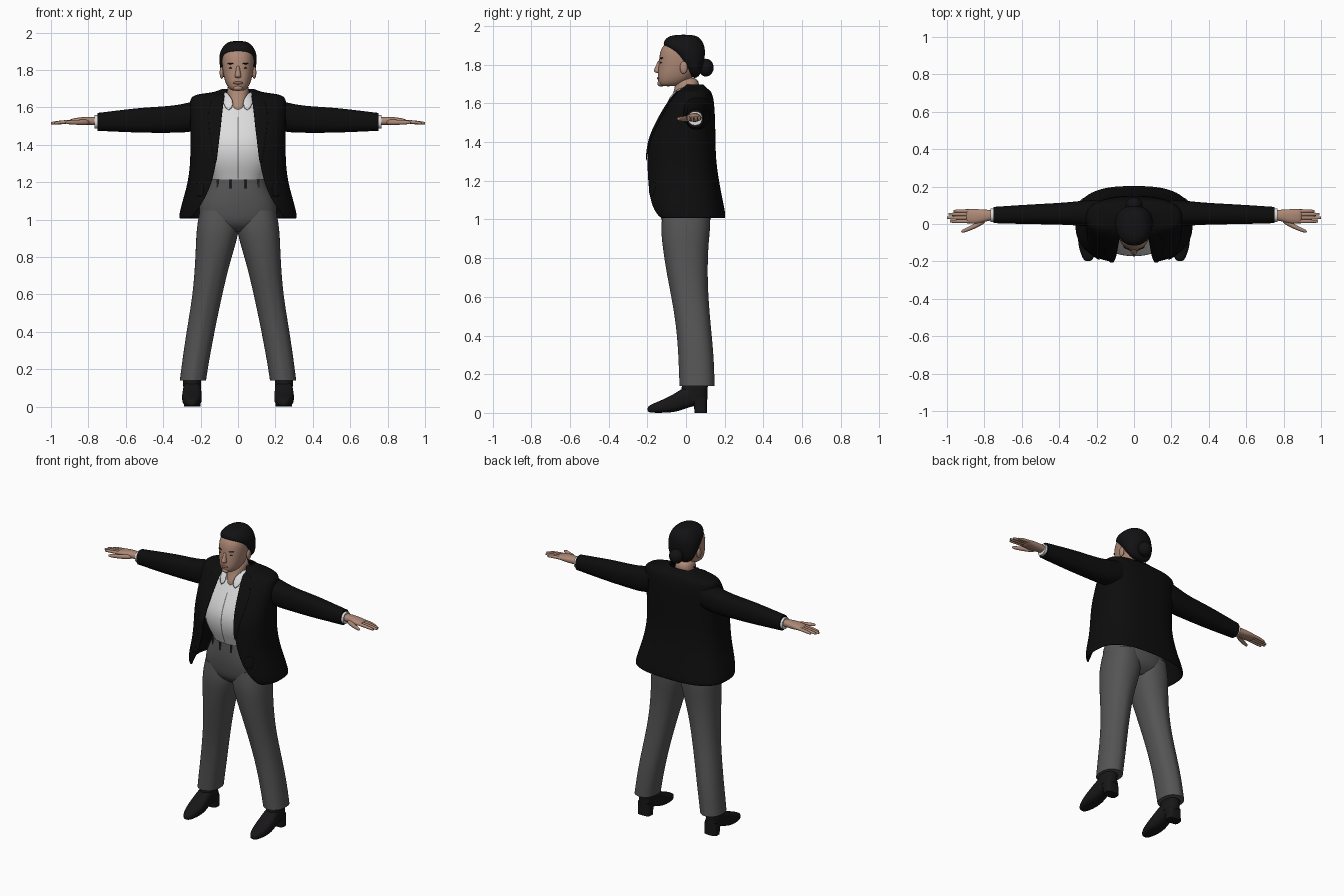
import bpy, bmesh, math
from mathutils import Vector

cube = bpy.data.objects.get("Cube")
if cube:
    bpy.data.objects.remove(cube)


def material(name, rgb, rough=0.8):
    m = bpy.data.materials.new(name)
    m.use_nodes = True
    m.diffuse_color = (*rgb, 1)
    node = m.node_tree.nodes["Principled BSDF"]
    node.inputs["Base Color"].default_value = (*rgb, 1)
    node.inputs["Roughness"].default_value = rough
    return m


SKIN = material("warm skin", (0.42, 0.25, 0.18))
LIPS = material("muted lips", (0.28, 0.13, 0.1))
HAIR = material("black hair", (0.006, 0.006, 0.007))
JACKET = material("black wool", (0.004, 0.004, 0.004))
SHIRT = material("off white cotton", (0.72, 0.72, 0.72))
SEAM = material("grey seam", (0.2, 0.2, 0.2))
TROUSERS = material("charcoal cloth", (0.09, 0.09, 0.09))
LOOPS = material("dark cloth", (0.03, 0.03, 0.03))
BOOTS = material("black leather", (0.009, 0.008, 0.009))


def power(v, e):
    return math.copysign(abs(v) ** e, v)


def section(axis, t, u0, u1, v0, v1, p=2.3, n=20, start=0.0):
    """Rounded outline filling a box, at position t on an axis."""
    pts = []
    for i in range(n):
        a = 2 * math.pi * i / n
        if start:
            a = start + (2 * math.pi - 2 * start) * i / (n - 1)
        u = (u0 + u1) / 2 + (u1 - u0) / 2 * power(math.sin(a), 2 / p)
        v = (v0 + v1) / 2 - (v1 - v0) / 2 * power(math.cos(a), 2 / p)
        pts.append(Vector({"x": (t, u, v), "y": (u, t, v), "z": (u, v, t)}[axis]))
    return pts


def loft(name, rings, mat, side=1, closed=True, flat=False, thick=0.0, level=2):
    """Skin a row of outlines; flat keeps the end caps crisp."""
    bm = bmesh.new()
    crease = bm.edges.layers.float.new("crease_edge")
    rows = [[bm.verts.new((c.x * side, c.y, c.z)) for c in r] for r in rings]
    n = len(rows[0])
    for a, b in zip(rows, rows[1:]):
        for i in range(n if closed else n - 1):
            j = (i + 1) % n
            bm.faces.new((a[i], a[j], b[j], b[i]))
    if closed:
        for cap in (bm.faces.new(rows[0]), bm.faces.new(rows[-1])):
            for e in cap.edges:
                if flat:
                    e[crease] = 1.0
                    e.smooth = False
    bmesh.ops.recalc_face_normals(bm, faces=bm.faces)
    for f in bm.faces:
        f.smooth = True
    mesh = bpy.data.meshes.new(name)
    bm.to_mesh(mesh)
    bm.free()
    mesh.materials.append(mat)
    ob = bpy.data.objects.new(name, mesh)
    bpy.context.collection.objects.link(ob)
    if thick:
        mod = ob.modifiers.new("thickness", "SOLIDIFY")
        mod.thickness = thick
        mod.offset = 0
    if level:
        mod = ob.modifiers.new("smooth", "SUBSURF")
        mod.levels = mod.render_levels = level
    return ob


def blob(name, loc, size, mat):
    bpy.ops.mesh.primitive_uv_sphere_add(segments=24, ring_count=14, location=loc)
    ob = bpy.context.object
    ob.name = name
    ob.scale = size
    ob.data.materials.append(mat)
    bpy.ops.object.shade_smooth()
    return ob


def body(name, rows, mat, p=2.3, flat=False):
    """Centred loft from rows of height, half width, front and back."""
    return loft(name, [section("z", z, -r, r, a, b, p) for z, r, a, b in rows], mat, flat=flat)


# Head, neck and hair
body("head", [(1.688, .03, -.125, -.06), (1.70, .05, -.142, -.01), (1.735, .071, -.149, .04),
              (1.80, .084, -.142, .075), (1.86, .088, -.138, .085), (1.90, .08, -.122, .08),
              (1.93, .05, -.08, .05)], SKIN)
body("neck", [(1.56, .03, -.09, .05), (1.61, .05, -.088, .06), (1.66, .06, -.06, .07),
              (1.74, .06, -.055, .07)], SKIN)
body("hair", [(1.73, .05, .03, .06), (1.77, .088, .005, .085), (1.82, .099, -.04, .096),
              (1.865, .102, -.085, .1), (1.90, .097, -.124, .097), (1.935, .075, -.11, .078),
              (1.956, .042, -.07, .045)], HAIR)
blob("hair_bun", (0, .103, 1.785), (.045, .04, .046), HAIR)

# Face
loft("nose", [section("z", *r) for r in (
    (1.825, -.009, .009, -.145, -.12), (1.79, -.012, .012, -.157, -.12),
    (1.768, -.019, .019, -.17, -.12), (1.757, -.015, .015, -.158, -.12))], SKIN)
blob("lips", (0, -.138, 1.731), (.027, .012, .009), LIPS)
blob("chin", (0, -.128, 1.703), (.026, .02, .016), SKIN)
for s, tag in ((1, "left"), (-1, "right")):
    blob(tag + "_eye", (s * .035, -.127, 1.811), (.014, .008, .0045), LOOPS)
    brow = blob(tag + "_eyebrow", (s * .037, -.126, 1.834), (.02, .009, .004), HAIR)
    brow.rotation_euler.z = s * .25
    blob(tag + "_ear", (s * .087, -.012, 1.785), (.011, .02, .032), SKIN)

# Shirt with placket
shirt = [(1.15, .13, -.11, .09), (1.22, .14, -.13, .10), (1.30, .19, -.168, .12),
         (1.40, .2, -.18, .12), (1.48, .2, -.148, .11), (1.55, .19, -.108, .11),
         (1.62, .115, -.07, .1), (1.655, .068, -.035, .08)]
body("shirt", shirt, SHIRT)
loft("shirt_placket", [[Vector((x, a - .003, z)) for x in (-.004, 0, .004)]
                       for z, r, a, b in shirt[1:6]], SEAM, closed=False)

# Trousers: hips
body("trouser_hips", [(.935, .09, -.07, .07), (.97, .195, -.125, .125), (1.04, .217, -.138, .138),
                      (1.11, .2, -.143, .135), (1.17, .165, -.138, .115), (1.215, .15, -.132, .105)],
     TROUSERS, flat=True)
for x in (-.11, -.04, .04, .11):
    y = -.013 - .119 * (1 - (abs(x) / .152) ** 2.3) ** (1 / 2.3)
    loft("belt_loop", [section("z", z, x - .006, x + .006, y - .008, y + .01, 4, 8)
                       for z in (1.165, 1.215)], LOOPS, flat=True, level=1)

# Jacket shell: height, half width, front, back, half opening
jacket = [(1.005, .312, -.18, .2, .25), (1.05, .305, -.2, .195, .215), (1.12, .285, -.207, .18, .172),
          (1.20, .263, -.207, .165, .138), (1.30, .25, -.207, .15, .115), (1.40, .25, -.197, .147, .105),
          (1.48, .25, -.163, .146, .095), (1.56, .252, -.118, .143, .088), (1.62, .253, -.078, .138, .08),
          (1.655, .25, -.048, .127, .075), (1.668, .2, -.03, .115, .071), (1.675, .12, -.018, .1, .068),
          (1.698, .078, .0, .086, .055)]
P = 2.7
loft("jacket", [section("z", z, -r, r, a, b, P, 30, math.asin((o / r) ** (P / 2)))
                for z, r, a, b, o in jacket], JACKET, closed=False, thick=.012)


def on_jacket(row, x, lift):
    z, r, a, b, o = row
    depth = (1 - min(1, x / r) ** P) ** (1 / P)
    return Vector((x, (a + b) / 2 - (b - a) / 2 * depth - lift, z))


finger_rows = [(.014, .985), (.033, 1.0), (.052, .992), (.069, .965)]
for s, tag in ((1, "left"), (-1, "right")):
    # Lapel and pocket flap
    widths = (.012, .04, .06, .075, .07, .055, .04)
    loft(tag + "_lapel", [[on_jacket(row, row[4] + w * k, .009) for k in (-.05, .5, 1)]
                          for row, w in zip(jacket[4:], widths)], JACKET, s, closed=False, thick=.006)
    loft(tag + "_pocket_flap", [[on_jacket(row, x, .009) for x in (.18, .205, .23)]
                                for row in jacket[2:4]], JACKET, s, closed=False, thick=.006)

    # Shirt collar flap
    loft(tag + "_collar", [[Vector((.012, -.088, 1.622)), Vector((.052, -.116, 1.56))],
                           [Vector((.045, -.063, 1.668)), Vector((.085, -.078, 1.625))],
                           [Vector((.066, .0, 1.69)), Vector((.088, -.01, 1.672))]],
         SHIRT, s, closed=False, thick=.006, level=1)

    # Sleeve, cuff and hand
    loft(tag + "_sleeve", [section("x", *r) for r in (
        (.19, -.02, .13, 1.48, 1.645), (.27, -.012, .127, 1.465, 1.625), (.35, -.005, .116, 1.463, 1.608),
        (.50, -.002, .108, 1.463, 1.601), (.62, .0, .101, 1.468, 1.587), (.75, .004, .092, 1.474, 1.571))],
         JACKET, s, flat=True)
    loft(tag + "_cuff", [section("x", x, .011, .084, 1.486, 1.559) for x in (.73, .766)],
         SHIRT, s, flat=True)
    loft(tag + "_palm", [section("x", *r) for r in (
        (.74, .02, .075, 1.503, 1.55), (.785, .017, .076, 1.505, 1.55), (.83, .0, .08, 1.504, 1.549),
        (.87, .002, .08, 1.509, 1.543), (.9, .006, .077, 1.511, 1.537))], SKIN, s)
    for y, tip in finger_rows:
        loft(tag + "_finger", [section("x", x, y - r, y + r, z - r, z + r, 2, 10) for x, r, z in (
            (.86, .011, 1.526), (.92, .0105, 1.523), (tip - .015, .009, 1.517), (tip, .006, 1.515))],
             SKIN, s, flat=True, level=1)
    loft(tag + "_thumb", [section("x", x, y - r, y + r, 1.52 - r, 1.52 + r, 2, 12) for x, y, r in (
        (.79, .022, .014), (.83, .0, .016), (.87, -.02, .013), (.905, -.035, .011), (.925, -.041, .007))],
         SKIN, s, level=1)

    # Trouser leg with pressed crease at front and back
    rings = [section("z", *r) for r in (
        (.14, .17, .312, -.03, .145), (.22, .158, .302, -.033, .143), (.32, .14, .288, -.037, .138),
        (.45, .115, .268, -.047, .125), (.60, .083, .243, -.072, .112), (.75, .048, .231, -.102, .108),
        (.88, .008, .226, -.125, .118), (.96, -.01, .222, -.132, .128), (1.05, .0, .205, -.12, .125))]
    for ring in rings[:6]:
        ring[0].y -= .007
        ring[10].y += .006
    loft(tag + "_trouser_leg", rings, TROUSERS, s, flat=True)

    # Boot: foot, shaft and heel
    loft(tag + "_boot_foot", [section("y", y, a, b, c, d, 2.8) for y, a, b, c, d in (
        (-.2, .23, .262, .004, .032), (-.175, .21, .28, .0, .047), (-.11, .193, .3, .0, .072),
        (-.05, .193, .3, .004, .105), (.0, .197, .294, .024, .14), (.06, .2, .29, .04, .14),
        (.112, .21, .28, .05, .13))], BOOTS, s)
    loft(tag + "_boot_shaft", [section("z", z, a, b, c, d) for z, a, b, c, d in (
        (.07, .198, .292, -.035, .112), (.12, .198, .294, -.024, .112), (.2, .195, .295, -.015, .118))],
         BOOTS, s, flat=True)
    loft(tag + "_boot_heel", [section("z", z, .2, .29, c, .108, 3.5) for z, c in (
        (.0, .045), (.04, .04), (.08, .025))], BOOTS, s, flat=True)
